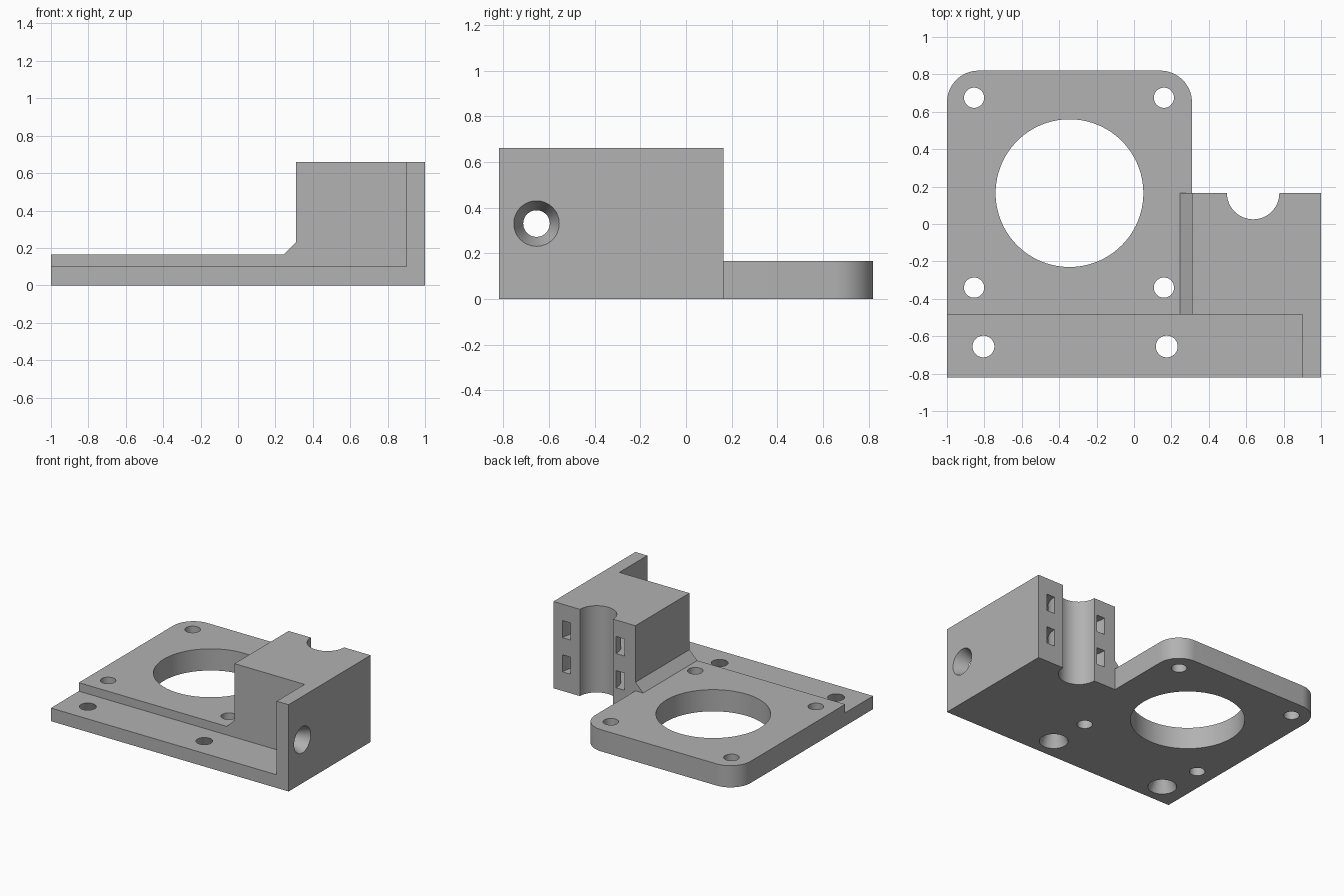
import bpy, bmesh, math
from mathutils import Vector

cube = bpy.data.objects.get("Cube")
if cube:
    bpy.data.objects.remove(cube, do_unlink=True)

TOP, PLATE, SHELF = 0.66, 0.165, 0.10
FRONT, STEP, BLOCK_BACK = -0.82, -0.485, 0.165
BLOCK_LEFT = 0.31

grey = bpy.data.materials.new("grey plastic")
grey.use_nodes = True
colour = (0.445, 0.445, 0.445, 1)
grey.diffuse_color = colour
grey.node_tree.nodes["Principled BSDF"].inputs["Base Color"].default_value = colour


def arc(cx, cy, r, start, end, n):
    angles = [math.radians(start + (end - start) * i / n) for i in range(n + 1)]
    return [(cx + r * math.cos(a), cy + r * math.sin(a)) for a in angles]


def finish(name, bm):
    bmesh.ops.recalc_face_normals(bm, faces=bm.faces)
    mesh = bpy.data.meshes.new(name)
    bm.to_mesh(mesh)
    bm.free()
    obj = bpy.data.objects.new(name, mesh)
    bpy.context.collection.objects.link(obj)
    mesh.materials.append(grey)
    return obj


def prism(name, points, lo, hi, axis="z"):
    """Extrude a flat outline along z (x-y outline) or y (x-z outline)."""
    bm = bmesh.new()
    place = (lambda u, v: (u, v, lo)) if axis == "z" else (lambda u, v: (u, lo, v))
    face = bm.faces.new([bm.verts.new(place(u, v)) for u, v in points])
    moved = bmesh.ops.extrude_face_region(bm, geom=[face])["geom"]
    shift = Vector((0, 0, hi - lo)) if axis == "z" else Vector((0, hi - lo, 0))
    bmesh.ops.translate(bm, vec=shift,
                        verts=[g for g in moved if isinstance(g, bmesh.types.BMVert)])
    return finish(name, bm)


def box(name, x0, x1, y0, y1, z0, z1):
    return prism(name, [(x0, y0), (x1, y0), (x1, y1), (x0, y1)], z0, z1)


def hole(name, x, y, r, z0=-0.1, z1=1, n=48):
    return prism(name, arc(x, y, r, 0, 360, n)[:-1], z0, z1)


def countersink(name, location, tilt):
    """Tapered screw hole, wide at the outer face and narrow inside."""
    bm = bmesh.new()
    bmesh.ops.create_cone(bm, cap_ends=True, segments=48,
                          radius1=0.108, radius2=0.05, depth=0.14)
    obj = finish(name, bm)
    obj.location = location
    obj.rotation_euler = (0, tilt, 0)
    return obj


# Full-height outline with rounded back corners
r = 0.17
outline = [(-1, FRONT), (1, FRONT), (1, BLOCK_BACK), (BLOCK_LEFT, BLOCK_BACK)]
outline += arc(BLOCK_LEFT - r, 0.82 - r, r, 0, 90, 16)
outline += arc(-1 + r, 0.82 - r, r, 90, 180, 16)
bracket = prism("motor_bracket", outline, 0, TOP)

cutters = [
    # Space above the plate, leaving a chamfer beside the block
    prism("plate_clearance", [(-1.1, PLATE), (0.245, PLATE), (BLOCK_LEFT, 0.23),
                              (BLOCK_LEFT, 1), (-1.1, 1)], -1, 1, "y"),
    box("rear_clearance", -1.2, 0.6, BLOCK_BACK, 1.2, PLATE, 1.2),
    # Lower front shelf, bounded by the end wall
    box("shelf_clearance", -1.3, 0.9, -1.1, STEP, SHELF, 1.3),
    # Motor opening and rod groove
    hole("motor_opening", -0.345, 0.165, 0.395, n=96),
    hole("rod_groove", 0.637, BLOCK_BACK, 0.14, n=64),
    # Screw holes in the shelf and end wall
    countersink("shelf_screw_right", (-0.805, -0.655, 0.05), 0),
    countersink("shelf_screw_left", (0.175, -0.655, 0.05), 0),
    countersink("wall_screw", (0.95, -0.655, 0.33), -math.pi / 2),
]
# Motor mounting holes
for x in (-0.855, 0.16):
    for y in (-0.34, 0.675):
        cutters.append(hole("motor_screw", x, y, 0.054))
# Tie channels curving around the groove
cx, inner, outer = 0.664, 0.192, 0.26
channel = [(cx - outer, 0.3)] + arc(cx, BLOCK_BACK, outer, 180, 360, 32)
channel += [(cx + outer, 0.3), (cx + inner, 0.3)]
channel += arc(cx, BLOCK_BACK, inner, 360, 180, 32) + [(cx - inner, 0.3)]
for z in (0.21, 0.47):
    cutters.append(prism("tie_channel", channel, z - 0.065, z + 0.065))

# Cut everything out, then drop the cutters
for cutter in cutters:
    cutter.hide_render = True
    mod = bracket.modifiers.new(cutter.name, "BOOLEAN")
    mod.operation = "DIFFERENCE"
    mod.solver = "EXACT"
    mod.object = cutter
bpy.context.view_layer.update()
evaluated = bracket.evaluated_get(bpy.context.evaluated_depsgraph_get())
result = bpy.data.meshes.new_from_object(evaluated)
bracket.modifiers.clear()
bracket.data = result
for cutter in cutters:
    bpy.data.objects.remove(cutter, do_unlink=True)

# Single material, smooth bores with crisp edges
result.materials.clear()
result.materials.append(grey)
for poly in result.polygons:
    poly.material_index = 0
bpy.ops.object.select_all(action="DESELECT")
bracket.select_set(True)
bpy.context.view_layer.objects.active = bracket
bpy.ops.object.shade_smooth_by_angle(angle=math.radians(30))
